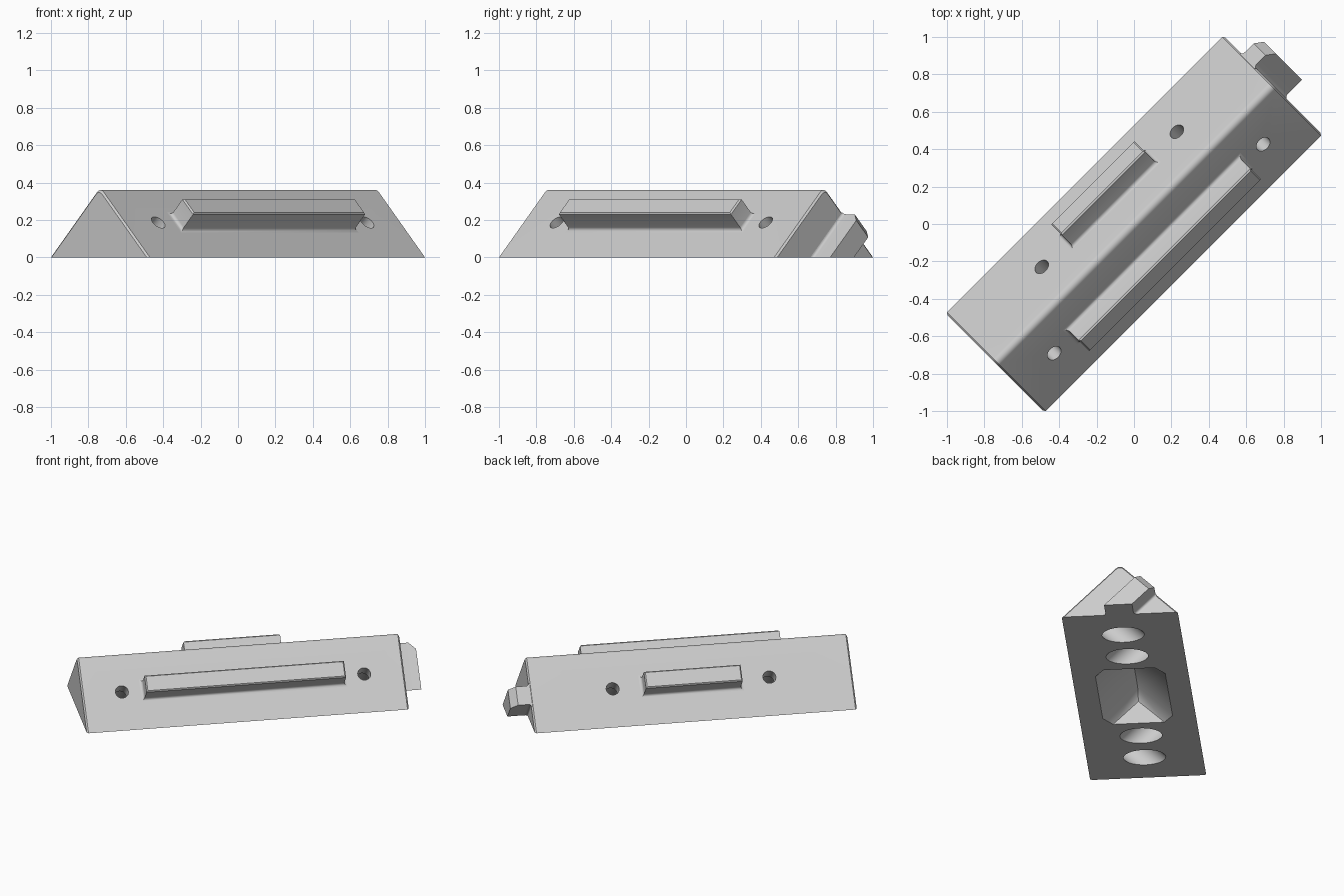
import bpy, bmesh, math
from mathutils import Vector

cube = bpy.data.objects.get("Cube")
if cube:
    bpy.data.objects.remove(cube, do_unlink=True)

R2 = math.sqrt(2)
APEX = 0.374          # sharp height of the 45 degree wedge, also its half width
MID = APEX / 2        # middle of each sloping face

grey = bpy.data.materials.new("plain_grey")
grey.use_nodes = True
COLOUR = (0.6, 0.6, 0.6, 1)
grey.diffuse_color = COLOUR
grey.node_tree.nodes["Principled BSDF"].inputs["Base Color"].default_value = COLOUR


def world(u, v, z):
    """u runs along the wedge, v across it; the wedge lies diagonally."""
    return Vector(((u + v) / R2, (u - v) / R2, z))


def on_slope(side, u, t, n):
    """t climbs the sloping face, n points out of it."""
    return world(u, side * (MID + (n - t) / R2), MID + (n + t) / R2)


def loft(bm, rings):
    rows = [[bm.verts.new(p) for p in ring] for ring in rings]
    count = len(rows[0])
    for a, b in zip(rows, rows[1:]):
        for i in range(count):
            j = (i + 1) % count
            bm.faces.new((a[i], a[j], b[j], b[i]))
    bm.faces.new(rows[0])
    bm.faces.new(rows[-1])


def finish(bm, name):
    bmesh.ops.recalc_face_normals(bm, faces=bm.faces)
    mesh = bpy.data.meshes.new(name)
    bm.to_mesh(mesh)
    bm.free()
    mesh.materials.append(grey)
    ob = bpy.data.objects.new(name, mesh)
    bpy.context.collection.objects.link(ob)
    return ob


def smooth(ob):
    bpy.ops.object.select_all(action="DESELECT")
    ob.select_set(True)
    bpy.context.view_layer.objects.active = ob
    bpy.ops.object.shade_smooth_by_angle(angle=math.radians(30))


def fillet(radius, steps=5):
    """Pairs of (spread, rise) for a concave root."""
    for i in range(steps + 1):
        a = math.pi / 2 * i / steps
        yield radius * (1 - math.sin(a)), radius * (1 - math.cos(a))


# Wedge body: rounded ridge, slightly chamfered ends
def wedge_ring(u, apex, radius=0.033):
    pts = [(-apex, 0)]
    centre = apex - radius * R2
    for i in range(9):
        a = math.radians(135 - 90 * i / 8)
        pts.append((radius * math.cos(a), centre + radius * math.sin(a)))
    pts.append((apex, 0))
    return [world(u, v, z) for v, z in pts]


bm = bmesh.new()
loft(bm, [wedge_ring(u, h) for u, h in
          ((-1.05, APEX - 0.014), (-1.04, APEX), (1.04, APEX), (1.05, APEX - 0.014))])
body = finish(bm, "wedge_body")

# Screw holes: narrow at the slope, wide counterbore opening underneath
bm = bmesh.new()
for side, reach in ((1, 0.79), (-1, 0.511)):
    for u0 in (-reach, reach):
        rings = []
        for n, r in ((0.05, 0.042), (-0.1, 0.042), (-0.1, 0.096), (-0.45, 0.096)):
            angles = [math.tau * i / 40 for i in range(40)]
            rings.append([on_slope(side, u0 + r * math.cos(a), r * math.sin(a), n)
                          for a in angles])
        loft(bm, rings)
holes = finish(bm, "hole_cutter")

# Underside pocket: hipped, chamfered roof shape
bm = bmesh.new()
for su in (-1, 1):
    for sv in (-1, 1):
        for u, v, z in ((0.35, 0.165, -0.02), (0.27, 0.225, -0.02), (0.27, 0.225, 0),
                        (0.35, 0.165, 0), (0.33, 0.125, 0.04), (0.33, 0, 0.15),
                        (0.27, 0, 0.225)):
            bm.verts.new(world(su * u, sv * v, z))
bmesh.ops.remove_doubles(bm, verts=bm.verts, dist=0.0001)
hull = bmesh.ops.convex_hull(bm, input=bm.verts)
bmesh.ops.delete(bm, geom=[g for g in hull["geom_interior"] if g.is_valid], context="VERTS")
pocket = finish(bm, "pocket_cutter")

bpy.context.view_layer.objects.active = body
for cutter in (holes, pocket):
    mod = body.modifiers.new(cutter.name, "BOOLEAN")
    mod.operation = "DIFFERENCE"
    mod.solver = "EXACT"
    mod.object = cutter
    cutter.hide_render = True
    bpy.ops.object.modifier_apply(modifier=mod.name)
    bpy.data.objects.remove(cutter, do_unlink=True)
smooth(body)


# Raised bars on the two slopes
def bar(name, side, half_length, half_width=0.057, height=0.125, root=0.02, edge=0.008):
    levels = [(root, -0.015)] + list(fillet(root))
    levels += [(0, height - edge), (-edge, height)]
    bm = bmesh.new()
    loft(bm, [[on_slope(side, a * (half_length + e), b * (half_width + e), n)
               for a, b in ((-1, -1), (1, -1), (1, 1), (-1, 1))] for e, n in levels])
    smooth(finish(bm, name))


bar("front_bar", 1, 0.65)
bar("back_bar", -1, 0.315)


# End tab: slanted key flush with the back slope, chamfered at its tip
def tab_ring(u, spread, reach=APEX - 0.003):
    a = 0.09 + spread
    pts = ((a, 0), ((a - reach) / 2, (a + reach) / 2),
           ((-a - reach) / 2, (reach - a) / 2), (-a, 0))
    return [world(u, v, z) for v, z in pts]


bm = bmesh.new()
rings = [tab_ring(1.02, 0.02)]
rings += [tab_ring(1.05 + rise, e) for e, rise in fillet(0.02)]
rings += [tab_ring(1.135, 0), tab_ring(1.18, 0, 0.305)]
loft(bm, rings)
smooth(finish(bm, "end_tab"))
